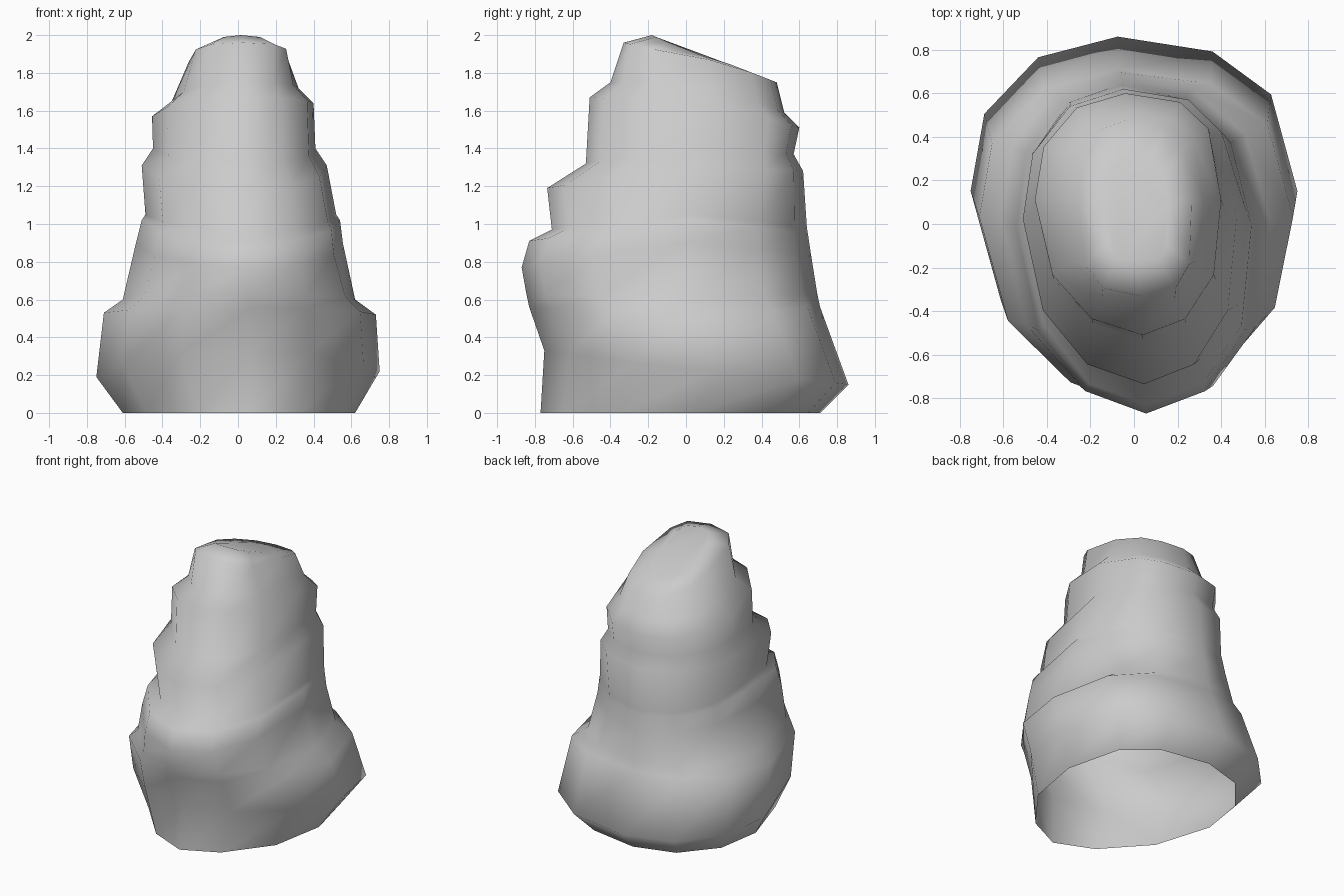
import bpy, bmesh, math

if "Cube" in bpy.data.objects:
    bpy.data.objects.remove(bpy.data.objects["Cube"], do_unlink=True)

SIDES = 12

# Corner roundness (front -x, front +x, back +x); lower is squarer
FOOT = (1.2, 1.25, .82)
BASE = (1, 1.25, .82)
WAIST = (1, 1, .95)
UPPER = (1, 1, .7)
CROWN = (.65, .65, .8)

# Each tilted ring: front (y, z), back (y, z), -x side (x, z), +x side (x, z), corners
RINGS = [
    ((-.77, 0), (.71, 0), (-.61, 0), (.62, 0), FOOT),             # open foot
    ((-.75, .33), (.86, .15), (-.75, .19), (.75, .22), BASE),     # base bulge
    ((-.83, .56), (.71, .56), (-.71, .53), (.73, .52), BASE),     # base shoulder
    ((-.845, .63), (.695, .63), (-.61, .6), (.62, .6), WAIST),
    ((-.87, .77), (.66, .85), (-.54, .9), (.555, .9), WAIST),     # lower swell
    ((-.83, .91), (.645, .95), (-.51, 1.02), (.54, 1.02), WAIST), # lower ledge
    ((-.71, .97), (.64, .98), (-.49, 1.05), (.52, 1.05), WAIST),
    ((-.735, 1.19), (.62, 1.28), (-.51, 1.31), (.47, 1.31), UPPER), # middle ledge
    ((-.53, 1.32), (.57, 1.37), (-.45, 1.4), (.41, 1.4), UPPER),
    ((-.51, 1.67), (.6, 1.51), (-.455, 1.57), (.4, 1.64), UPPER), # upper ledge
    ((-.4, 1.75), (.52, 1.59), (-.35, 1.65), (.32, 1.72), UPPER),
    ((-.33, 1.96), (.48, 1.75), (-.26, 1.86), (.265, 1.87), CROWN), # sloping crown
    ((-.18, 2), (.3, 1.82), (-.14, 1.89), (.16, 1.89), CROWN),
]


def ring_points(front, back, side_a, side_b, corners):
    """Egg-shaped ring with flattened flanks, skewed slightly sideways."""
    front_a, front_b, back_b = corners
    for i in range(SIDES):
        angle = math.tau * i / SIDES
        s, c = round(math.sin(angle), 6), round(math.cos(angle), 6)
        side = side_b if s > 0 else side_a
        # The front and back arcs have separate centres
        if c > 0:
            end, centre = front, .5
            power = front_b if s > 0 else front_a
        else:
            end = back
            centre, power = (.62, back_b) if s > 0 and c < 0 else (.56, 1)
        middle = front[0] + (back[0] - front[0]) * centre
        along = abs(c) ** power
        x = side[0] * abs(s) ** power + .1 * side_b[0] * c
        y = middle + (end[0] - middle) * along
        z = side[1] + (end[1] - side[1]) * along
        yield x, y, z


# Loft the rock through its rings, leaving the foot open
bm = bmesh.new()
loops = [[bm.verts.new(p) for p in ring_points(*ring)] for ring in RINGS]
for low, high in zip(loops, loops[1:]):
    for i in range(SIDES):
        j = (i + 1) % SIDES
        bm.faces.new((low[i], low[j], high[j], high[i]))
bm.faces.new(loops[-1])
for face in bm.faces:
    face.smooth = True
bm.normal_update()

mesh = bpy.data.meshes.new("rock_spire")
bm.to_mesh(mesh)
bm.free()
rock = bpy.data.objects.new("rock_spire", mesh)
bpy.context.collection.objects.link(rock)

# Plain stone grey
stone = bpy.data.materials.new("stone_grey")
stone.use_nodes = True
colour = (.6, .6, .6, 1)
stone.diffuse_color = colour
stone.node_tree.nodes["Principled BSDF"].inputs["Base Color"].default_value = colour
mesh.materials.append(stone)
